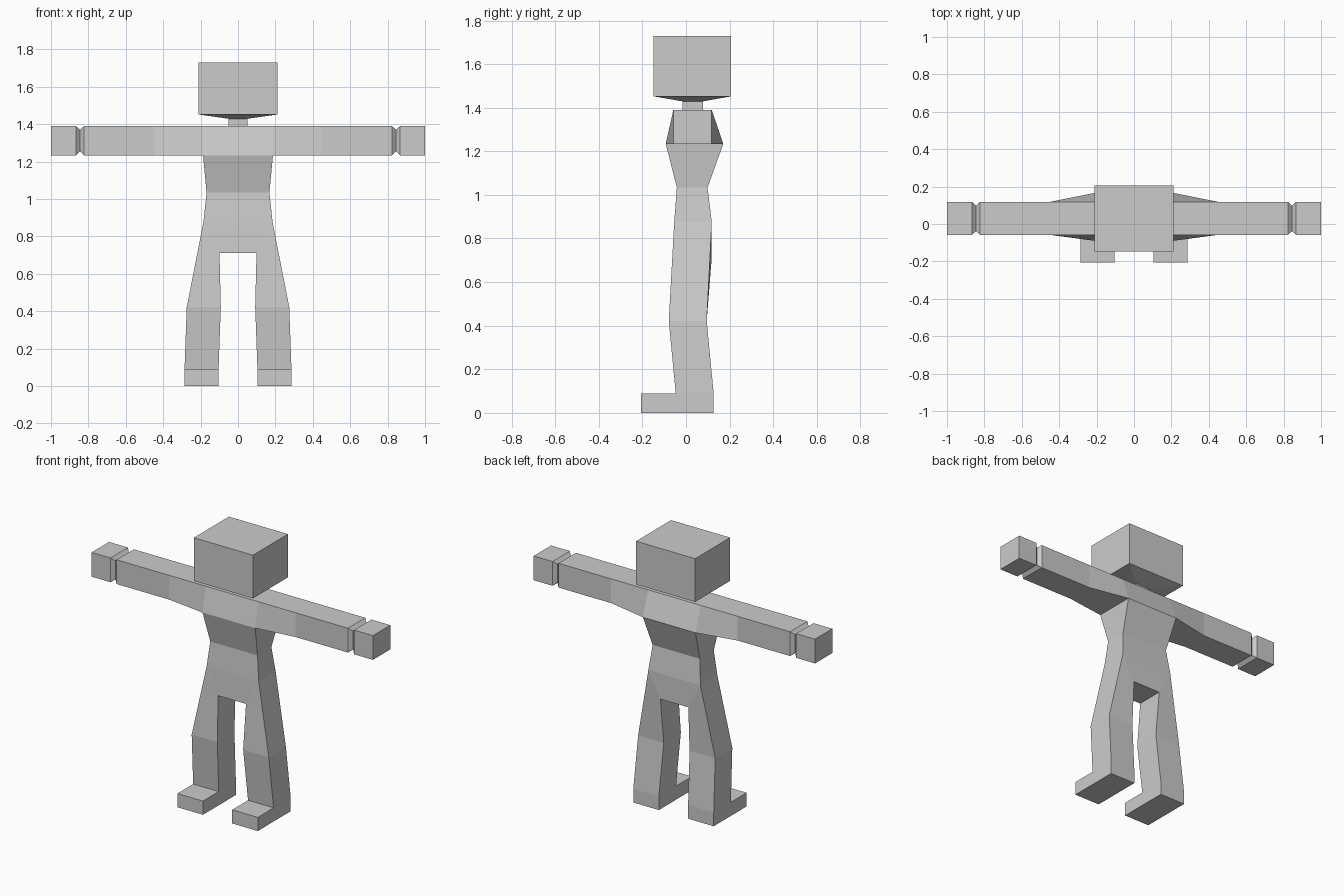
import bpy
import bmesh

if "Cube" in bpy.data.objects:
    bpy.data.objects.remove(bpy.data.objects["Cube"])

GREY = (0.6, 0.6, 0.6, 1.0)
mat = bpy.data.materials.new("plain grey")
mat.use_nodes = True
mat.diffuse_color = GREY
mat.node_tree.nodes["Principled BSDF"].inputs["Base Color"].default_value = GREY


def loft(bm, rings, start=False, end=False, skip=()):
    """Join four-point rings with quads; skip holds (section, side) left open."""
    loops = [[bm.verts.new(p) for p in ring] for ring in rings]
    for k, (a, b) in enumerate(zip(loops, loops[1:])):
        for i in range(4):
            if (k, i) not in skip:
                j = (i + 1) % 4
                bm.faces.new((a[i], a[j], b[j], b[i]))
    if start:
        bm.faces.new(loops[0][::-1])
    if end:
        bm.faces.new(loops[-1])


def flat(z, x0, x1, y0, y1):
    """Horizontal ring: front pair, then back pair."""
    return [(x0, y0, z), (x1, y0, z), (x1, y1, z), (x0, y1, z)]


def finish(name, bm, mirrored=False):
    bmesh.ops.remove_doubles(bm, verts=bm.verts, dist=0.0005)
    mesh = bpy.data.meshes.new(name)
    bm.to_mesh(mesh)
    bm.free()
    mesh.materials.append(mat)
    ob = bpy.data.objects.new(name, mesh)
    bpy.context.collection.objects.link(ob)
    if mirrored:
        ob.modifiers.new("mirror", 'MIRROR').use_axis[0] = True


# Shared body levels and chest depth
CHEST, ARMPIT, HIP, CROTCH = 1.39, 1.234, 0.876, 0.711
TOP_Y, LOW_Y = (-0.058, 0.118), (-0.093, 0.171)
SHOULDER = 0.187

# Head and neck
bm = bmesh.new()
loft(bm, [flat(CHEST, -0.05, 0.05, -0.015, 0.077),
          flat(1.429, -0.05, 0.05, -0.015, 0.077),
          flat(1.452, -0.21, 0.21, -0.148, 0.207),
          flat(1.73, -0.21, 0.21, -0.148, 0.207)], end=True)
finish("head_and_neck", bm)

# Torso, open where the arms and legs join
bm = bmesh.new()
loft(bm, [flat(CROTCH, -0.099, 0.099, -0.06, 0.118),
          flat(HIP, -0.185, 0.185, -0.054, 0.118),
          flat(1.034, -0.168, 0.168, -0.042, 0.099),
          flat(ARMPIT, -SHOULDER, SHOULDER, *LOW_Y),
          flat(CHEST, -SHOULDER, SHOULDER, *TOP_Y)],
     start=True, end=True, skip={(0, 1), (0, 3), (3, 1), (3, 3)})
finish("torso", bm)


# Arms with a pinched wrist and a block hand
def arm_ring(x, inset=0.0):
    y0, y1 = TOP_Y[0] + inset, TOP_Y[1] - inset
    z0, z1 = ARMPIT + inset, CHEST - inset
    return [(x, y0, z0), (x, y1, z0), (x, y1, z1), (x, y0, z1)]


bm = bmesh.new()
shoulder = [(SHOULDER, LOW_Y[0], ARMPIT), (SHOULDER, LOW_Y[1], ARMPIT),
            (SHOULDER, TOP_Y[1], CHEST), (SHOULDER, TOP_Y[0], CHEST)]
loft(bm, [shoulder, arm_ring(0.45), arm_ring(0.823), arm_ring(0.845, 0.02),
          arm_ring(0.866), arm_ring(1.0)], end=True)
finish("arms", bm, mirrored=True)

# Legs with a slanted hip joint, and forward feet
bm = bmesh.new()
hip = [(0.099, -0.06, CROTCH), (0.185, -0.054, HIP),
       (0.185, 0.118, HIP), (0.099, 0.118, CROTCH)]
loft(bm, [flat(0.0, 0.104, 0.286, -0.047, 0.127),
          flat(0.088, 0.104, 0.286, -0.047, 0.127),
          flat(0.422, 0.092, 0.274, -0.079, 0.095),
          hip], start=True, skip={(0, 0)})
toe = [[(0.104, y, 0.0), (0.286, y, 0.0), (0.286, y, 0.088), (0.104, y, 0.088)]
       for y in (-0.047, -0.207)]
loft(bm, toe, end=True)
finish("legs_and_feet", bm, mirrored=True)
